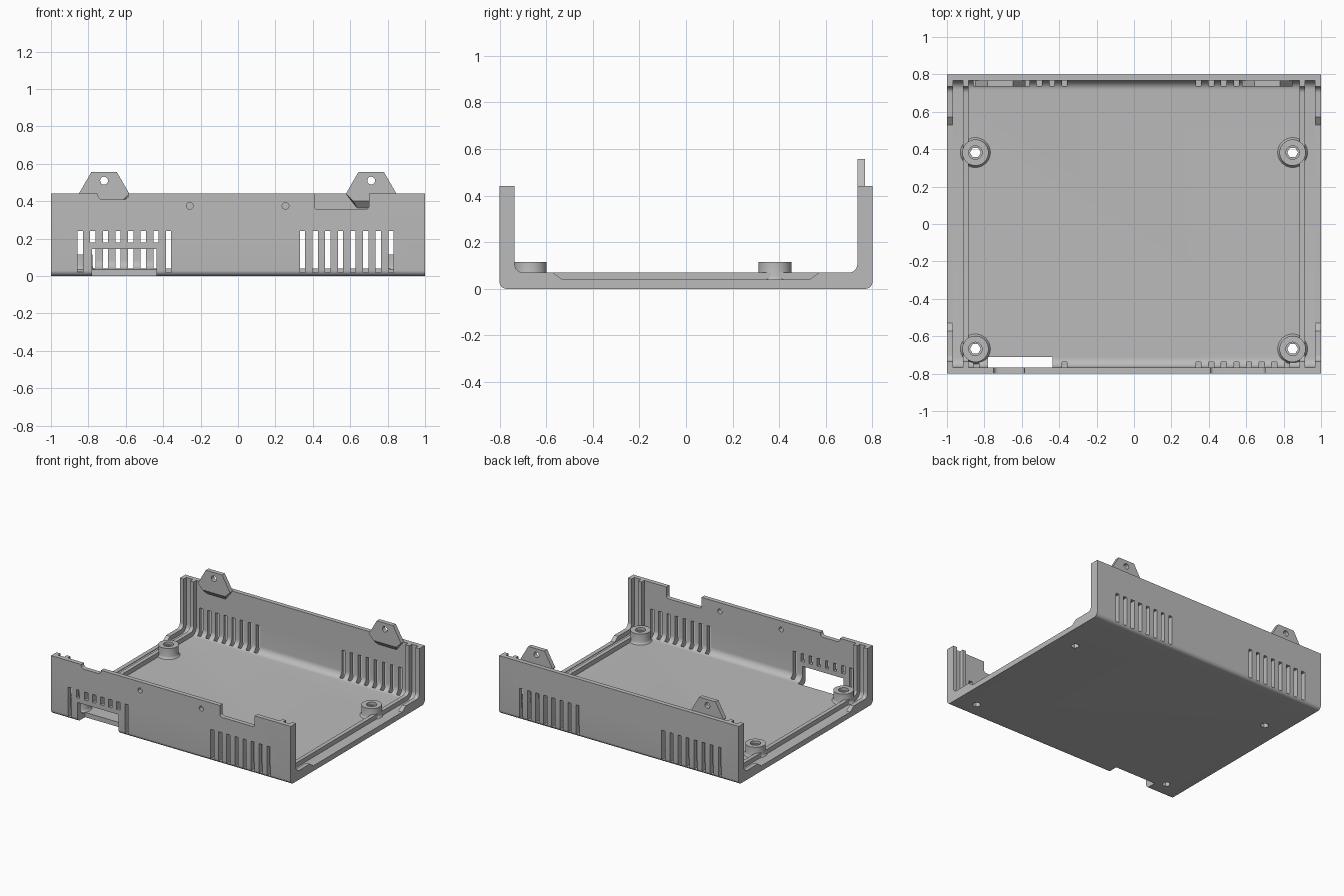
import bpy, bmesh
from math import sin, cos, pi, radians

if "Cube" in bpy.data.objects:
    bpy.data.objects.remove(bpy.data.objects["Cube"])

grey = bpy.data.materials.new("plain grey")
grey.use_nodes = True
colour = (0.5, 0.5, 0.5, 1)
grey.diffuse_color = colour
grey.node_tree.nodes["Principled BSDF"].inputs["Base Color"].default_value = colour


def make(name, bm):
    bmesh.ops.recalc_face_normals(bm, faces=bm.faces)
    mesh = bpy.data.meshes.new(name)
    bm.to_mesh(mesh)
    bm.free()
    mesh.materials.append(grey)
    ob = bpy.data.objects.new(name, mesh)
    bpy.context.collection.objects.link(ob)
    return ob


def loft(bm, first, second):
    """Closed solid between two matching outlines."""
    a = [bm.verts.new(p) for p in first]
    b = [bm.verts.new(p) for p in second]
    bm.faces.new(a)
    bm.faces.new(b[::-1])
    for i in range(len(a)):
        j = (i + 1) % len(a)
        bm.faces.new((a[i], b[i], b[j], a[j]))


def prism(bm, outline, lo, hi, axis):
    place = {"x": lambda u, v, w: (w, u, v),
             "y": lambda u, v, w: (u, w, v),
             "z": lambda u, v, w: (u, v, w)}[axis]
    loft(bm, [place(u, v, lo) for u, v in outline], [place(u, v, hi) for u, v in outline])


def tub(u0, u1, v0, v1, r, steps=8):
    """Rectangle with rounded lower corners."""
    pts = [(u1, v1), (u0, v1)]
    for centre, start in ((u0 + r, pi), (u1 - r, 1.5 * pi)):
        for i in range(steps + 1):
            a = start + i * pi / 2 / steps
            pts.append((centre + r * cos(a), v0 + r + r * sin(a)))
    return pts


def rect(u0, u1, v0, v1):
    return [(u0, v0), (u1, v0), (u1, v1), (u0, v1)]


def ring(u, v, r, n):
    return [(u + r * cos(2 * pi * i / n), v + r * sin(2 * pi * i / n)) for i in range(n)]


def cut(ob, *prisms):
    """Subtract a set of separate prisms."""
    bm = bmesh.new()
    for p in prisms:
        prism(bm, *p)
    cutter = make("cutter", bm)
    cutter.hide_render = True
    mod = ob.modifiers.new("cut", "BOOLEAN")
    mod.operation, mod.solver, mod.object = "DIFFERENCE", "EXACT", cutter
    bpy.context.view_layer.objects.active = ob
    bpy.ops.object.modifier_apply(modifier=mod.name)
    bpy.data.objects.remove(cutter)


def smooth(ob):
    bpy.ops.object.select_all(action="DESELECT")
    ob.select_set(True)
    bpy.context.view_layer.objects.active = ob
    bpy.ops.object.shade_smooth_by_angle(angle=radians(30))


# Thick channel, hollowed to leave ribs and end lips
bm = bmesh.new()
prism(bm, tub(-0.8, 0.8, 0, 0.44, 0.03), -1, 1, "x")
tray = make("tray", bm)
cut(tray, (tub(-0.735, 0.735, 0.07, 0.6, 0.035), -1.1, 1.1, "x"))
hollow = tub(-0.766, 0.766, 0.036, 0.6, 0.05)
cut(tray, (hollow, -0.885, 0.885, "x"),
    (hollow, 0.915, 0.968, "x"), (hollow, -0.968, -0.915, "x"))

# Lowered middle of the end lips
dip = [(-0.585, 0.08), (-0.53, 0.04), (0.53, 0.04), (0.585, 0.08)]
cut(tray, (dip, 0.95, 1.1, "x"), (dip, -1.1, -0.95, "x"))

# Vent slots, with short ones above the port
slots = []
for i in range(8):
    for side in (-1, 1):
        x = side * (0.345 + i * 0.0675) - 0.026 * (side < 0)
        short = side < 0 and 0 < i < 7
        slots.append((rect(x - 0.014, x + 0.014, 0.018, 0.24), 0.738, 0.9, "y"))
        slots.append((rect(x - 0.014, x + 0.014, 0.18 if short else 0.018, 0.24),
                      -0.9, -0.738, "y"))
cut(tray, *slots)

# Port opening, rim notches and small screw holes in the front wall
cut(tray, (rect(-0.78, -0.437, -0.1, 0.145), -0.9, -0.71, "y"),
    (tub(-0.75, -0.585, 0.41, 0.6, 0.025), -0.9, -0.7, "y"),
    (tub(0.408, 0.7, 0.355, 0.6, 0.02), -0.9, -0.7, "y"),
    (ring(-0.258, 0.375, 0.018, 20), -0.9, -0.7, "y"),
    (ring(0.254, 0.375, 0.018, 20), -0.9, -0.7, "y"))

# Screw bosses with a flared foot and hexagonal hole
bosses = [(sx * 0.848, y) for sx in (-1, 1) for y in (0.382, -0.668)]
cut(tray, *[(ring(x, y, 0.029, 6), -0.1, 0.2, "z") for x, y in bosses])
for n, (x, y) in enumerate(bosses):
    bm = bmesh.new()
    levels = [(0.08, 0.025), (0.08, 0.036), (0.074, 0.042), (0.07, 0.056), (0.07, 0.115)]
    loops = [[bm.verts.new((u, v, z)) for u, v in ring(x, y, r, 40)] for r, z in levels]
    for a, b in zip(loops, loops[1:]):
        for i in range(40):
            j = (i + 1) % 40
            bm.faces.new((a[i], a[j], b[j], b[i]))
    bm.faces.new(loops[0])
    bm.faces.new(loops[-1])
    boss = make(f"screw_boss_{n + 1}", bm)
    cut(boss, (ring(x, y, 0.036, 32), 0.095, 0.2, "z"))
    cut(boss, (ring(x, y, 0.029, 6), -0.1, 0.2, "z"))
    smooth(boss)

# Fixing tabs on the inside of the back wall
for name, x in (("left_tab", 0.712), ("right_tab", -0.716)):
    def outline(y, foot_width, foot_z):
        half = [(foot_width, foot_z), (0.135, 0.44), (0.068, 0.556)]
        return [(x + w, y, z) for w, z in half] + [(x - w, y, z) for w, z in half[::-1]]
    bm = bmesh.new()
    loft(bm, outline(0.735, 0.095, 0.4), outline(0.768, 0.075, 0.362))
    tab = make(name, bm)
    cut(tab, (ring(x, 0.51, 0.021, 20), 0.7, 0.8, "y"))
    smooth(tab)

smooth(tray)
